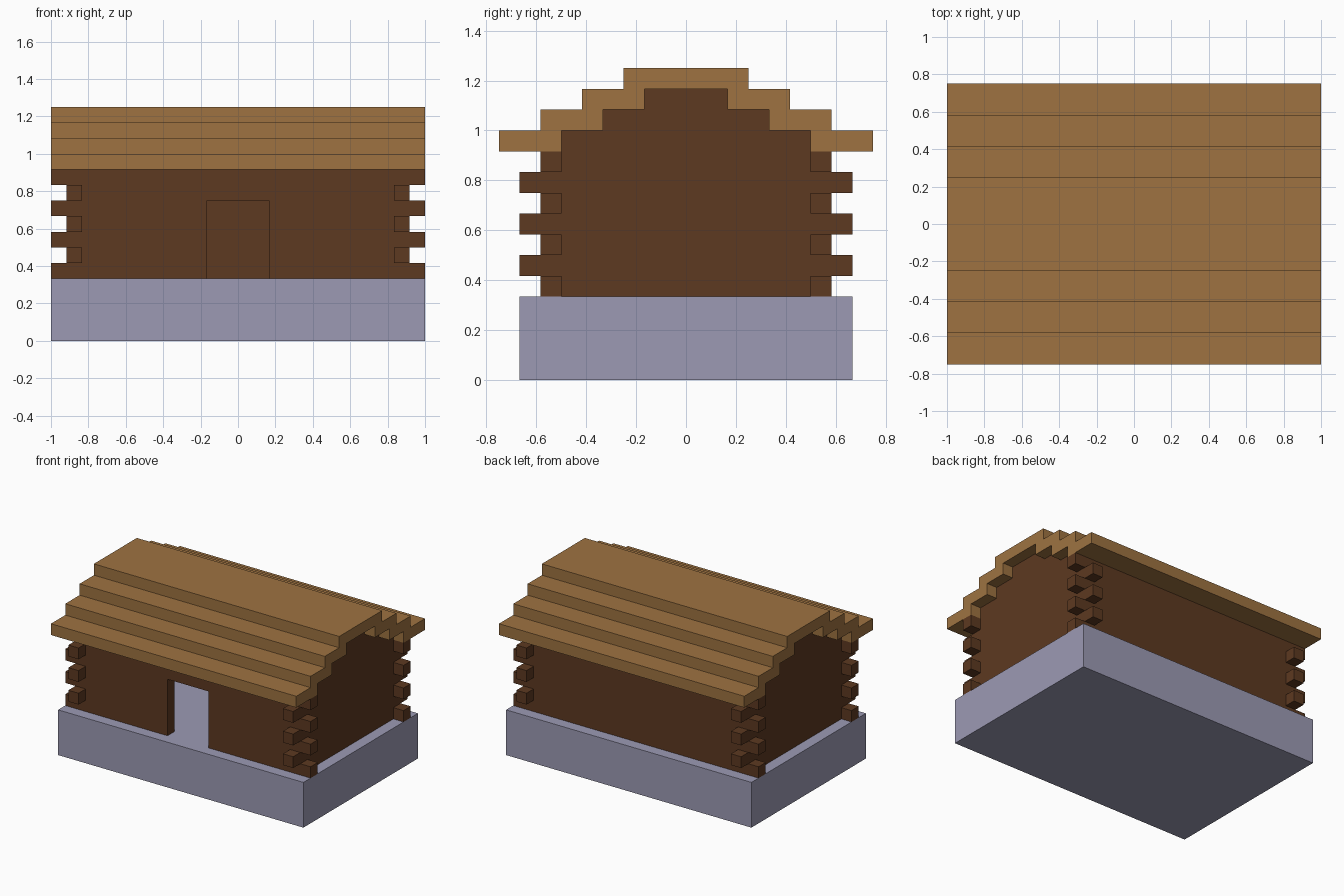
import bpy, bmesh
from mathutils import Vector

if "Cube" in bpy.data.objects:
    bpy.data.objects.remove(bpy.data.objects["Cube"])

U = 1 / 12  # one log thickness; all dimensions below are in logs


def material(name, rgb):
    m = bpy.data.materials.new(name)
    m.use_nodes = True
    m.diffuse_color = (*rgb, 1)
    m.node_tree.nodes["Principled BSDF"].inputs["Base Color"].default_value = (*rgb, 1)
    return m


STONE = material("grey stone", (0.332, 0.323, 0.456))
LOG = material("dark log brown", (0.109, 0.041, 0.015))
ROOF = material("light roof wood", (0.342, 0.171, 0.053))


def extrude(name, outline, axis, start, end, mat):
    """Extrude a (horizontal, z) outline along the x or y axis."""
    def place(h, z, d):
        return Vector((d, h, z) if axis == "x" else (h, d, z)) * U
    bm = bmesh.new()
    face = bm.faces.new([bm.verts.new(place(h, z, start)) for h, z in outline])
    new = bmesh.ops.extrude_face_region(bm, geom=[face])["geom"]
    shift = place(0, 0, end - start)
    bmesh.ops.translate(bm, vec=shift, verts=[g for g in new if isinstance(g, bmesh.types.BMVert)])
    bmesh.ops.recalc_face_normals(bm, faces=bm.faces)
    mesh = bpy.data.meshes.new(name)
    bm.to_mesh(mesh)
    bm.free()
    mesh.materials.append(mat)
    obj = bpy.data.objects.new(name, mesh)
    bpy.context.collection.objects.link(obj)
    return obj


def steps(half_widths, z0):
    """Right-hand stepped edge, one row per half width, going up."""
    return [(w, z0 + i + k) for i, w in enumerate(half_widths) for k in (0, 1)]


def mirrored(edge):
    return edge + [(-h, z) for h, z in reversed(edge)]


# Stone base
extrude("foundation", mirrored([(12, 0), (12, 4)]), "y", -8, 8, STONE)

# Long walls: every other log runs past the corner
long_edge = steps([12, 10, 12, 10, 12, 10, 12], 4)
doorway = [(-2, 4), (-2, 9), (2, 9), (2, 4)]
extrude("back_wall", mirrored(long_edge), "y", 6, 7, LOG)
extrude("front_wall", mirrored(long_edge) + doorway, "y", -7, -6, LOG)

# End walls: logs interlock with the long walls, then step up into a gable
end_edge = steps([6, 8, 6, 8, 6, 8, 6], 4)[:-1] + [(6, 12)] + steps([4, 2], 12)
extrude("right_end_wall", mirrored(end_edge), "x", -11, -10, LOG)
extrude("left_end_wall", mirrored(end_edge), "x", 10, 11, LOG)

# Stepped plank roof, open underneath
upper = steps([9, 7, 5, 3], 11)
under = steps([6, 4, 2], 11)
roof_outline = mirrored(upper) + [(-h, z) for h, z in under] + under[::-1]
extrude("stepped_roof", roof_outline, "x", -12, 12, ROOF)
